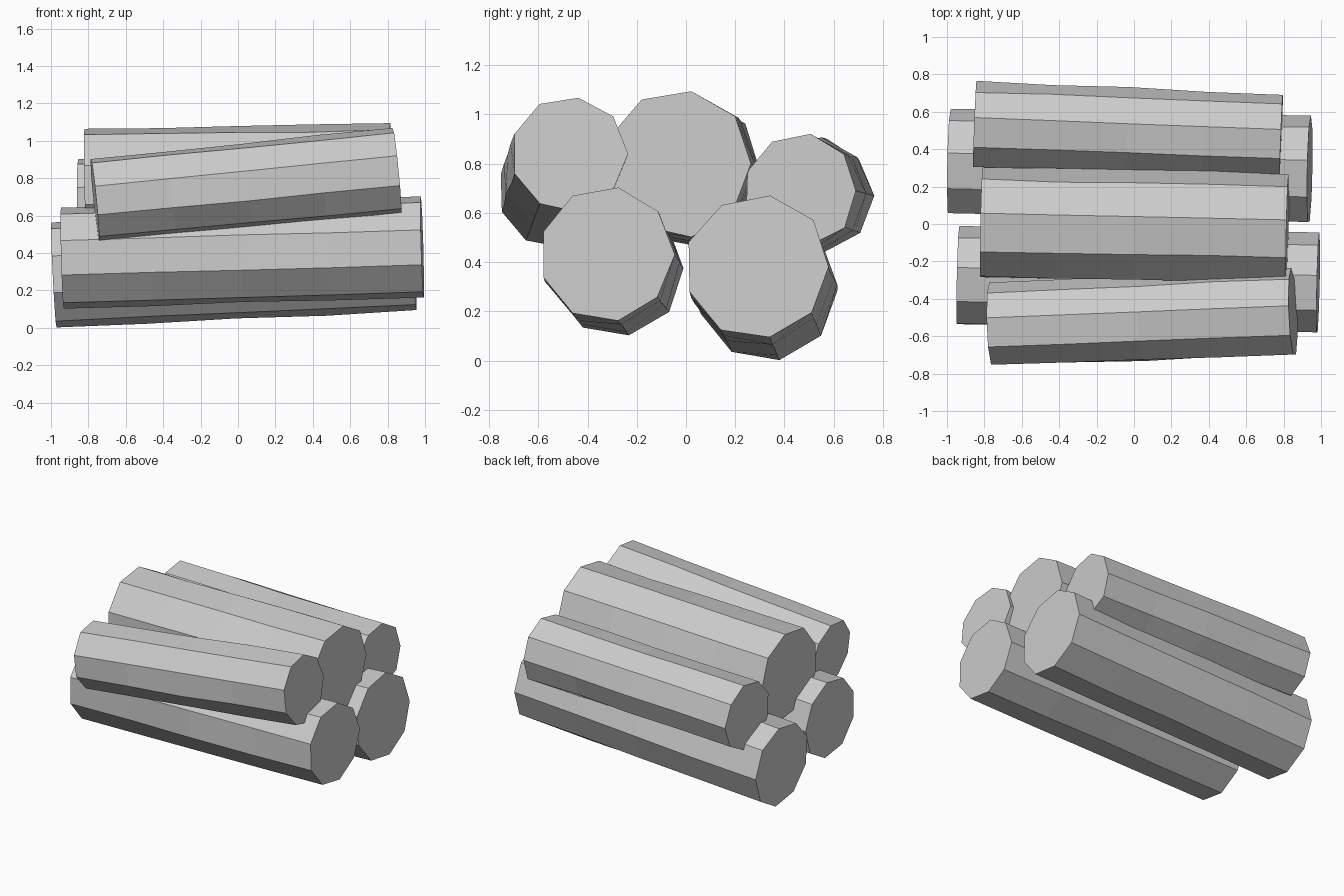
import bpy, bmesh, math, random
from mathutils import Vector

if "Cube" in bpy.data.objects:
    bpy.data.objects.remove(bpy.data.objects["Cube"])

random.seed(4)
SIDES, RINGS = 9, 5


def log(name, start, end, r0, r1):
    """Nine-sided log between two end centres, with slightly uneven bark."""
    a, b = Vector(start), Vector(end)
    axis = (b - a).normalized()
    side = Vector((0, 0, 1)).cross(axis).normalized()
    up = axis.cross(side)
    bm = bmesh.new()
    rings = []
    for i in range(RINGS):
        t = i / (RINGS - 1)
        centre, radius = a.lerp(b, t), r0 + (r1 - r0) * t
        ring = []
        for k in range(SIDES):
            ang = math.tau * k / SIDES
            r = radius + random.uniform(-0.006, 0.006)
            ring.append(bm.verts.new(centre + r * (side * math.cos(ang) + up * math.sin(ang))))
        rings.append(ring)
    # bark strips
    for low, high in zip(rings, rings[1:]):
        for k in range(SIDES):
            n = (k + 1) % SIDES
            bm.faces.new((low[k], low[n], high[n], high[k]))
    # sawn ends
    bm.faces.new(rings[0])
    bm.faces.new(rings[-1])
    bmesh.ops.recalc_face_normals(bm, faces=bm.faces)
    mesh = bpy.data.meshes.new(name)
    bm.to_mesh(mesh)
    bm.free()
    bpy.context.collection.objects.link(bpy.data.objects.new(name, mesh))


# bottom row
log("bottom_front_log", (-0.94, -0.28, 0.375), (0.985, -0.323, 0.43), 0.273, 0.273)
log("bottom_back_log", (-0.985, 0.33, 0.285), (0.94, 0.29, 0.38), 0.288, 0.292)
# top row
log("top_front_log", (-0.765, -0.54, 0.68), (0.85, -0.477, 0.84), 0.228, 0.238)
log("top_middle_log", (-0.815, 0.005, 0.765), (0.82, -0.03, 0.80), 0.303, 0.298)
log("top_back_log", (-0.852, 0.528, 0.67), (0.787, 0.465, 0.69), 0.233, 0.23)
